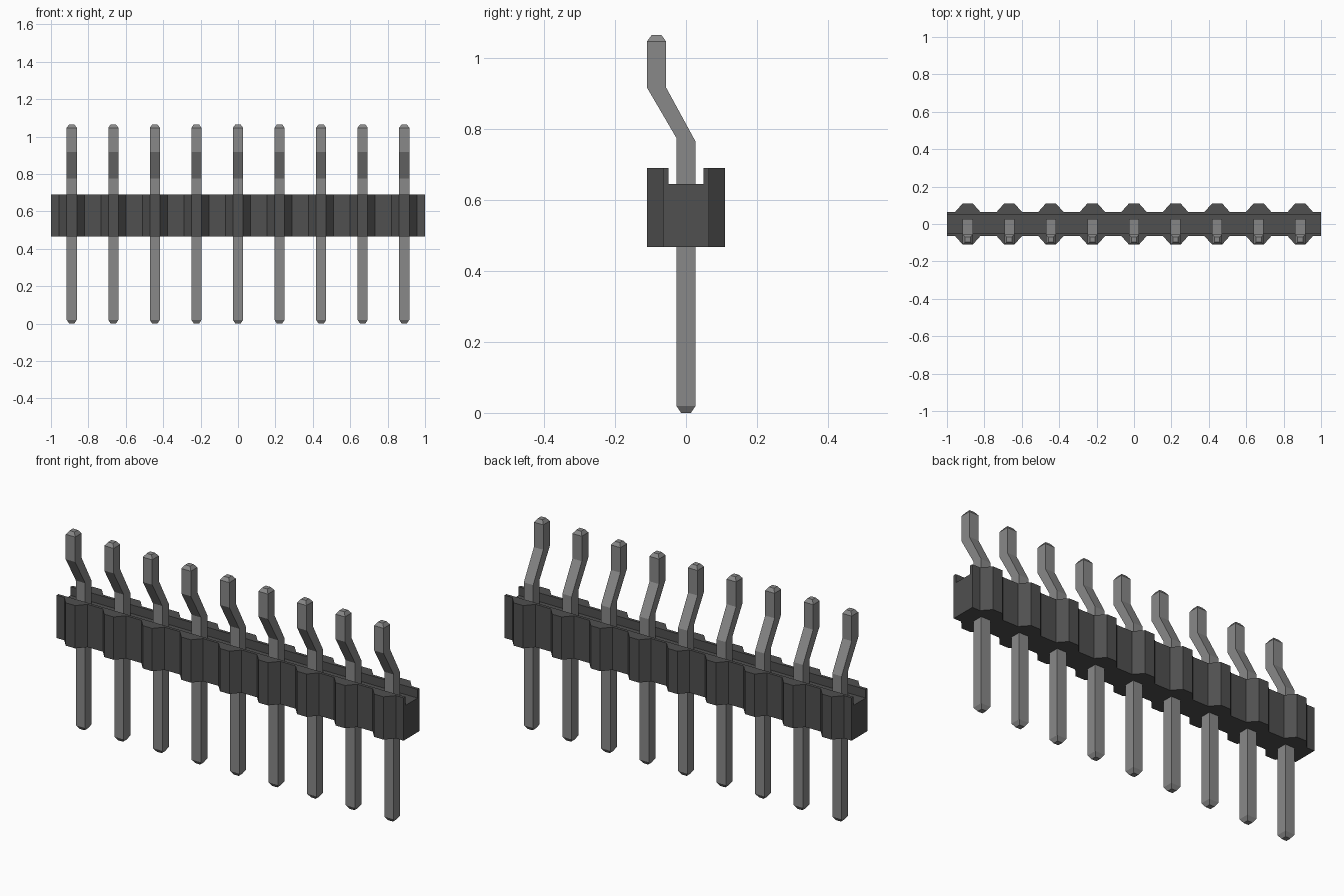
import bpy, bmesh
from mathutils import Vector

old = bpy.data.objects.get("Cube")
if old:
    bpy.data.objects.remove(old, do_unlink=True)

PINS = 9
PITCH = 2.0 / PINS


def material(name, value):
    mat = bpy.data.materials.new(name)
    mat.use_nodes = True
    color = (value, value, value, 1)
    mat.diffuse_color = color
    mat.node_tree.nodes["Principled BSDF"].inputs["Base Color"].default_value = color
    return mat


def add_object(name, bm, mat=None):
    bmesh.ops.recalc_face_normals(bm, faces=bm.faces)
    mesh = bpy.data.meshes.new(name)
    bm.to_mesh(mesh)
    bm.free()
    if mat:
        mesh.materials.append(mat)
    obj = bpy.data.objects.new(name, mesh)
    bpy.context.collection.objects.link(obj)
    return obj


def prism(name, outline, z0, z1, mat=None):
    bm = bmesh.new()
    face = bm.faces.new([bm.verts.new((x, y, z0)) for x, y in outline])
    top = bmesh.ops.extrude_face_region(bm, geom=[face])["geom"]
    verts = [v for v in top if isinstance(v, bmesh.types.BMVert)]
    bmesh.ops.translate(bm, verts=verts, vec=(0, 0, z1 - z0))
    return add_object(name, bm, mat)


plastic = material("dark plastic", 0.08)
metal = material("grey metal", 0.25)
centers = [(i - (PINS - 1) / 2) * PITCH for i in range(PINS)]

# Housing outline: a bevelled rib on both sides of every pin
front = [(-1, -0.065)]
for c in centers:
    front += [(c - 0.067, -0.065), (c - 0.027, -0.11),
              (c + 0.027, -0.11), (c + 0.067, -0.065)]
front.append((1, -0.065))
outline = front + [(x, -y) for x, y in reversed(front)]
housing = prism("housing", outline, 0.467, 0.69, plastic)

# Open groove along the top of the housing
cutter = prism("groove_cutter", [(-1.1, -0.05), (1.1, -0.05), (1.1, 0.05), (-1.1, 0.05)],
               0.645, 0.8)
cutter.hide_render = True
groove = housing.modifiers.new("groove", "BOOLEAN")
groove.operation = "DIFFERENCE"
groove.solver = "EXACT"
groove.object = cutter
bpy.context.view_layer.objects.active = housing
bpy.ops.object.modifier_apply(modifier=groove.name)
bpy.data.objects.remove(cutter, do_unlink=True)

# Bent square pin as stacked sections: half width, front y, back y, front z, back z
W = 0.027
sections = [
    (0.014, -0.014, 0.014, 0, 0),
    (W, -W, W, 0.02, 0.02),
    (W, -W, W, 0.775, 0.765),
    (W, -0.11, -0.056, 0.917, 0.917),
    (W, -0.11, -0.056, 1.047, 1.047),
    (0.014, -0.097, -0.069, 1.065, 1.065),
]


def add_pin(name, x):
    bm = bmesh.new()
    rings = []
    for w, yf, yb, zf, zb in sections:
        corners = [(-w, yf, zf), (w, yf, zf), (w, yb, zb), (-w, yb, zb)]
        rings.append([bm.verts.new(Vector(co) + Vector((x, 0, 0))) for co in corners])
    for a, b in zip(rings, rings[1:]):
        for k in range(4):
            n = (k + 1) % 4
            bm.faces.new((a[k], a[n], b[n], b[k]))
    bm.faces.new(rings[0])
    bm.faces.new(rings[-1])
    return add_object(name, bm, metal)


for i, c in enumerate(centers):
    add_pin(f"pin_{i + 1}", c)
